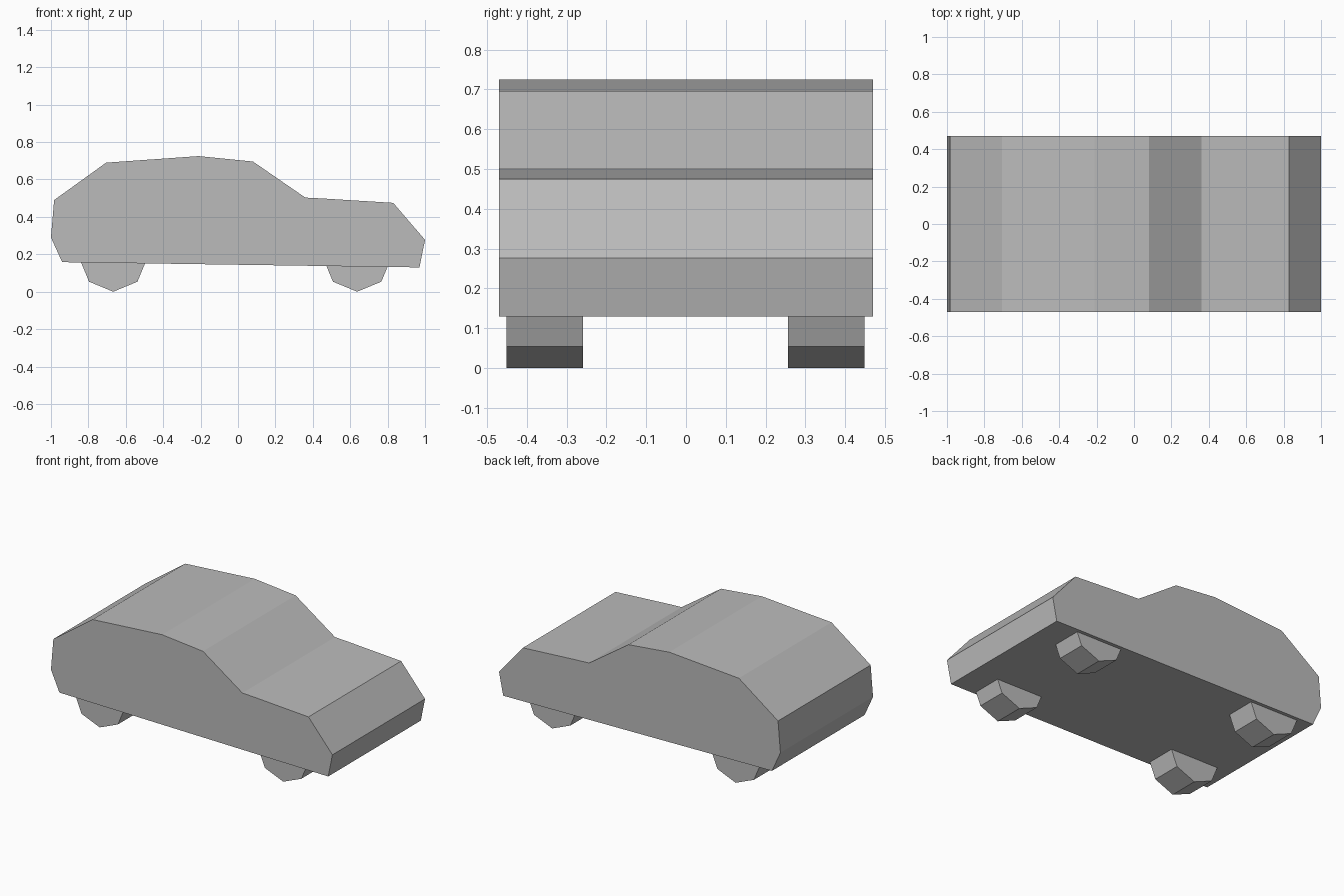
import bpy, bmesh
from math import cos, sin, tau

cube = bpy.data.objects.get("Cube")
if cube:
    bpy.data.objects.remove(cube, do_unlink=True)

grey = bpy.data.materials.new("plain grey")
grey.use_nodes = True
colour = (0.5, 0.5, 0.5, 1)
grey.diffuse_color = colour
grey.node_tree.nodes["Principled BSDF"].inputs["Base Color"].default_value = colour


def extrude_profile(name, profile, y_front, y_back):
    """Make a solid from an x-z outline stretched along y."""
    bm = bmesh.new()
    face = bm.faces.new([bm.verts.new((x, y_front, z)) for x, z in profile])
    result = bmesh.ops.extrude_face_region(bm, geom=[face])
    moved = [v for v in result["geom"] if isinstance(v, bmesh.types.BMVert)]
    bmesh.ops.translate(bm, verts=moved, vec=(0, y_back - y_front, 0))
    bmesh.ops.recalc_face_normals(bm, faces=bm.faces)
    mesh = bpy.data.meshes.new(name)
    bm.to_mesh(mesh)
    bm.free()
    mesh.materials.append(grey)
    obj = bpy.data.objects.new(name, mesh)
    bpy.context.collection.objects.link(obj)
    return obj


# Car body: side outline from the rear bumper over the roof to the nose
outline = [
    (-0.94, 0.158), (-1.0, 0.29), (-0.983, 0.49), (-0.705, 0.69),
    (-0.21, 0.725), (-0.16, 0.72), (0.08, 0.696), (0.36, 0.503),
    (0.46, 0.498), (0.83, 0.475), (1.0, 0.277), (0.97, 0.13),
]
extrude_profile("car_body", outline, -0.47, 0.47)

# Eight-sided wheels resting on a corner
radius = 0.183
for axle, x in (("rear", -0.667), ("front", 0.637)):
    rim = [(x + radius * sin(tau * i / 8), radius + radius * cos(tau * i / 8))
           for i in range(8)]
    for side, y in (("right", -0.355), ("left", 0.352)):
        extrude_profile(f"{axle}_{side}_wheel", rim, y - 0.096, y + 0.096)
